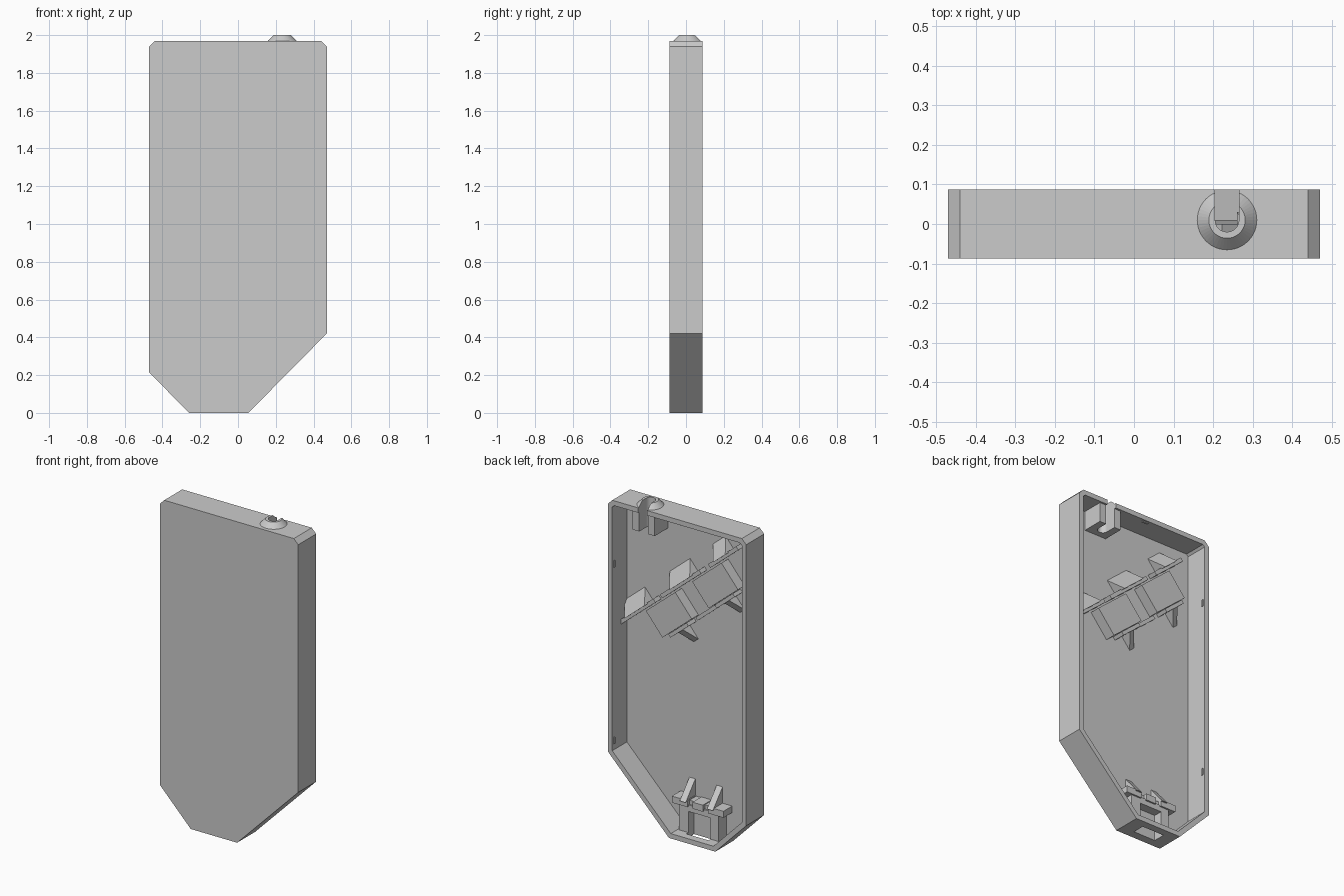
import bpy, bmesh, math
from mathutils import Vector, Matrix

cube = bpy.data.objects.get("Cube")
if cube:
    bpy.data.objects.remove(cube, do_unlink=True)

grey = bpy.data.materials.new("plain grey")
grey.use_nodes = True
COLOUR = (0.6, 0.6, 0.6, 1)
grey.diffuse_color = COLOUR
grey.node_tree.nodes["Principled BSDF"].inputs["Base Color"].default_value = COLOUR

FLOOR = -0.055   # inner surface of the front panel
SUNK = -0.07     # fittings are rooted slightly inside the panel
BACK = 0.087


def finish(name, bm, frame=Matrix()):
    bm.transform(frame)
    bmesh.ops.recalc_face_normals(bm, faces=bm.faces)
    mesh = bpy.data.meshes.new(name)
    bm.to_mesh(mesh)
    bm.free()
    mesh.materials.append(grey)
    obj = bpy.data.objects.new(name, mesh)
    bpy.context.scene.collection.objects.link(obj)
    return obj


def prism_mesh(points, push):
    bm = bmesh.new()
    face = bm.faces.new([bm.verts.new(p) for p in points])
    out = bmesh.ops.extrude_face_region(bm, geom=[face])
    moved = [v for v in out["geom"] if isinstance(v, bmesh.types.BMVert)]
    bmesh.ops.translate(bm, verts=moved, vec=push)
    if not any(len(e.link_faces) == 1 for e in bm.edges):
        return bm
    bm.faces.new([bm.verts[i] for i in range(len(points))])
    return bm


def prism(name, points, push, frame=Matrix()):
    return finish(name, prism_mesh(points, push), frame)


def box(name, x, y, z, frame=Matrix()):
    pts = [(x[0], y[0], z[0]), (x[1], y[0], z[0]), (x[1], y[0], z[1]), (x[0], y[0], z[1])]
    return prism(name, pts, (0, y[1] - y[0], 0), frame)


def ramp(name, x, width, z_high, z_low, top, frame=Matrix()):
    # wedge that falls from its top edge to the panel
    pts = [(x - width / 2, SUNK, z_high), (x - width / 2, top, z_high),
           (x - width / 2, FLOOR, z_low), (x - width / 2, SUNK, z_low)]
    return prism(name, pts, (width, 0, 0), frame)


def cut(obj, cutter):
    mod = obj.modifiers.new("cut", "BOOLEAN")
    mod.operation = "DIFFERENCE"
    mod.solver = "EXACT"
    mod.object = cutter
    cutter.hide_render = True
    cutter.hide_viewport = True
    cutter.display_type = "WIRE"


# Open-backed housing: chamfered outline with an inset, sunken back face
outline = [(-0.47, 0.215), (-0.47, 1.94), (-0.44, 1.97), (0.44, 1.97),
           (0.47, 1.94), (0.47, 0.42), (0.055, 0), (-0.26, 0)]
bm = prism_mesh([(x, -BACK, z) for x, z in outline], (0, 2 * BACK, 0))
bmesh.ops.recalc_face_normals(bm, faces=bm.faces)
back = max(bm.faces, key=lambda f: f.calc_center_median().y)
bmesh.ops.inset_region(bm, faces=[back], thickness=0.03, use_even_offset=True)
floor = bmesh.ops.extrude_face_region(bm, geom=[back])
bmesh.ops.translate(bm, vec=(0, FLOOR - BACK, 0),
                    verts=[v for v in floor["geom"] if isinstance(v, bmesh.types.BMVert)])
if back.is_valid:
    bm.faces.remove(back)
housing = finish("housing", bm)

# Cable outlet on the top edge: tapered collar and inner cradle with a U slot
CX, CY = 0.235, 0.01
bm = bmesh.new()
bmesh.ops.create_cone(bm, cap_ends=True, segments=48, radius1=0.085, radius2=0.046,
                      depth=0.04, matrix=Matrix.Translation((CX, CY, 1.98)))
for v in bm.verts:
    v.co.y = min(v.co.y, BACK)
collar = finish("cable_collar", bm)
cradle = box("cable_cradle", (0.16, 0.31), (SUNK, 0.075), (1.82, 1.95))
arc = [(CX + 0.03 * math.cos(t), CY + 0.03 * math.sin(t), 1.7)
       for t in [math.pi + math.pi * i / 16 for i in range(17)]]
slot = prism("cable_slot_cutter", [(CX - 0.03, 0.2, 1.7)] + arc + [(CX + 0.03, 0.2, 1.7)],
             (0, 0, 0.4))
for part in (housing, collar, cradle):
    cut(part, slot)

# Bottom socket holder with its opening
holder = box("socket_holder", (-0.235, 0.035), (SUNK, 0.02), (0.02, 0.2))
opening = box("socket_opening_cutter", (-0.18, -0.03), (-0.035, 0.04), (-0.05, 0.16))
for part in (housing, holder):
    cut(part, opening)
for i, x in enumerate([(-0.275, -0.17), (-0.135, -0.065), (-0.03, 0.075)]):
    box(f"socket_flange_{i}", x, (SUNK, 0.03), (0.19, 0.23))
box("socket_flange_web", (-0.26, 0.06), (SUNK, 0.01), (0.195, 0.225))
for side, x in (("right", -0.19), ("left", -0.005)):
    ramp(f"socket_brace_{side}", x, 0.04, 0.22, 0.33, 0.04)

# Tilted row of two blocks held between braced strips
angle = math.radians(40)
c, s = math.cos(angle), math.sin(angle)
tilt = Matrix(((-c, 0, s, 0.11), (0, 1, 0, 0), (s, 0, c, 1.325), (0, 0, 0, 1)))
for i in range(2):
    a = 0.41 * i
    box(f"block_{i}", (a - 0.13, a + 0.13), (SUNK, 0.01), (-0.0875, 0.0875), tilt)
    box(f"lower_strip_{i}", (a - 0.07, a + 0.09), (SUNK, 0.02), (-0.112, -0.09), tilt)
    ramp(f"lower_brace_{i}", a + 0.015, 0.04, -0.105, -0.2, 0.02, tilt)
box("lower_rail", (0.12, 0.29), (SUNK, -0.035), (-0.112, -0.09), tilt)
upper = [(-0.35, -0.045, -0.19, 0.18), (0.015, 0.36, 0.21, 0.18), (0.44, 0.69, 0.56, 0.11)]
for i, (start, end, mid, width) in enumerate(upper):
    box(f"upper_strip_{i}", (start, end), (SUNK, 0.0), (0.098, 0.122), tilt)
    ramp(f"upper_brace_{i}", mid, width, 0.115, 0.203, 0.03, tilt)

# Small snap nubs near the rim
for side in (-1, 1):
    for z in (0.49, 1.574):
        xs = sorted((side * 0.434, side * 0.445))
        box("snap_nub", xs, (0.065, 0.077), (z - 0.02, z + 0.02))
box("snap_nub_top", (-0.04, 0.0), (0.065, 0.077), (1.934, 1.945))
